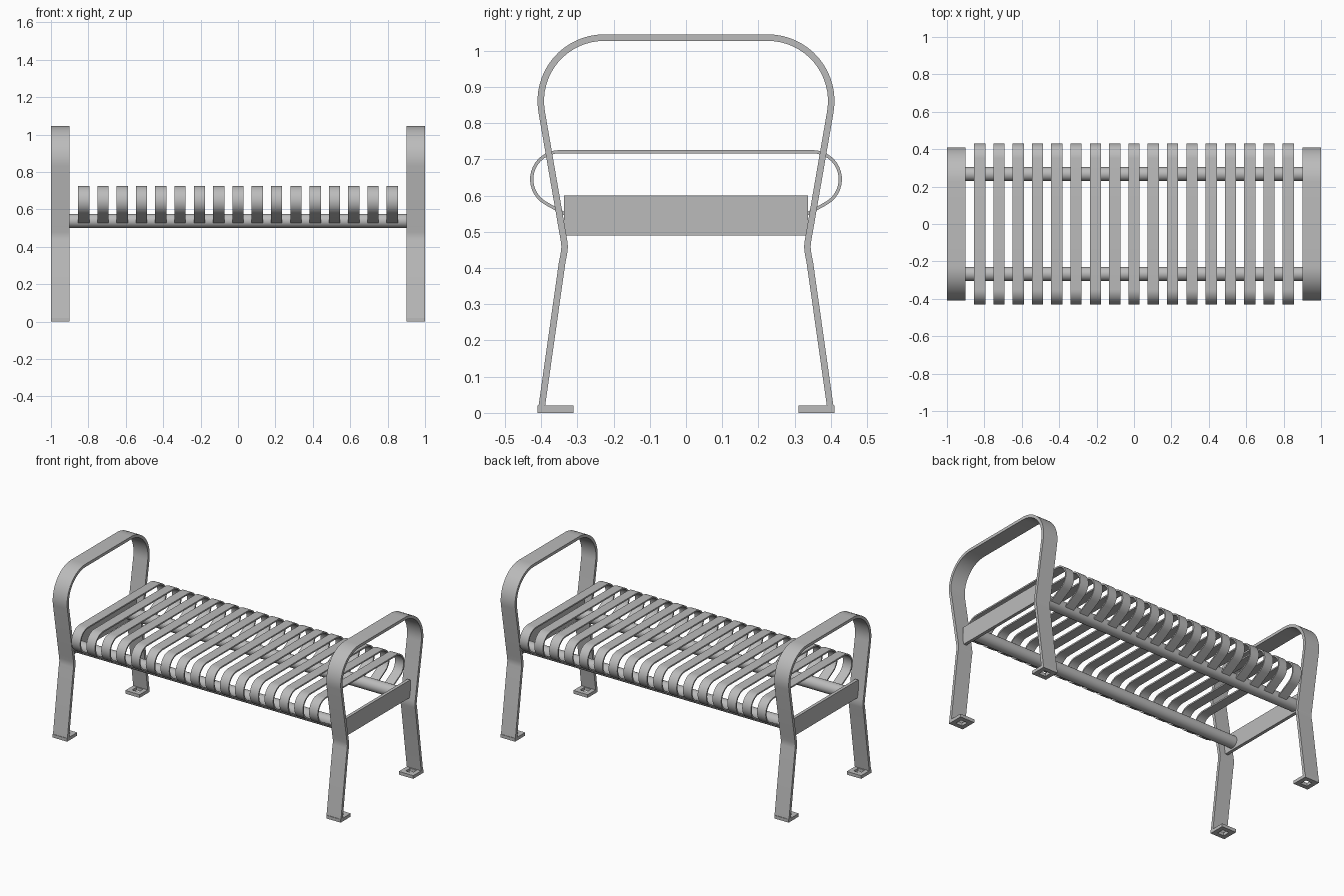
import bpy, bmesh, math
from mathutils import Vector

if "Cube" in bpy.data.objects:
    bpy.data.objects.remove(bpy.data.objects["Cube"], do_unlink=True)

steel = bpy.data.materials.new("grey_steel")
steel.use_nodes = True
GREY = (0.5, 0.5, 0.5, 1)
steel.diffuse_color = GREY
steel.node_tree.nodes["Principled BSDF"].inputs["Base Color"].default_value = GREY


def finish(bm, name):
    bmesh.ops.recalc_face_normals(bm, faces=bm.faces)
    mesh = bpy.data.meshes.new(name)
    bm.to_mesh(mesh)
    bm.free()
    mesh.materials.append(steel)
    mesh.shade_smooth()
    mesh.set_sharp_from_angle(angle=math.radians(35))
    obj = bpy.data.objects.new(name, mesh)
    bpy.context.collection.objects.link(obj)
    return obj


def arc(cy, cz, r, start, end, steps):
    angles = [math.radians(start + (end - start) * i / steps) for i in range(steps + 1)]
    return [(cy + r * math.cos(a), cz + r * math.sin(a)) for a in angles]


def mirrored(half):
    """Complete a path given from the +y end up to the middle."""
    return half + [(-y, z) for y, z in reversed(half)]


def strap(name, path, x, width, thick):
    """Bend a flat bar along a path in the y-z plane."""
    pts = [Vector(p) for p in path]
    bm = bmesh.new()
    rings = []
    for i, p in enumerate(pts):
        before = (p - pts[i - 1]).normalized() if i else None
        after = (pts[i + 1] - p).normalized() if i < len(pts) - 1 else None
        ref = after or before
        tangent = ((before or ref) + ref).normalized()
        n = Vector((-tangent.y, tangent.x)) * (thick / 2 / tangent.dot(ref))
        corners = [(-1, -1), (1, -1), (1, 1), (-1, 1)]
        rings.append([bm.verts.new((x + sx * width / 2, p.x + s * n.x, p.y + s * n.y))
                      for sx, s in corners])
    for a, b in zip(rings, rings[1:]):
        for k in range(4):
            j = (k + 1) % 4
            bm.faces.new((a[k], a[j], b[j], b[k]))
    bm.faces.new(rings[0])
    bm.faces.new(rings[-1])
    return finish(bm, name)


def box(name, centre, size):
    bm = bmesh.new()
    bmesh.ops.create_cube(bm, size=1)
    for v in bm.verts:
        v.co = Vector([c + a * s for c, a, s in zip(centre, v.co, size)])
    return finish(bm, name)


def foot_plate(name, x, y, size, hole, height):
    """Square plate with a square bolt hole."""
    bm = bmesh.new()
    square = [(-1, -1), (1, -1), (1, 1), (-1, 1)]
    loops = [[bm.verts.new((x + sx * s / 2, y + sy * s / 2, z)) for sx, sy in square]
             for s, z in ((size, 0), (size, height), (hole, height), (hole, 0))]
    for i in range(4):
        a, b = loops[i], loops[(i + 1) % 4]
        for k in range(4):
            j = (k + 1) % 4
            bm.faces.new((a[k], a[j], b[j], b[k]))
    return finish(bm, name)


def tube(name, y, z, radius, length):
    bm = bmesh.new()
    bmesh.ops.create_cone(bm, cap_ends=True, segments=32, radius1=radius,
                          radius2=radius, depth=length)
    for v in bm.verts:
        v.co = Vector((v.co.z, y + v.co.x, z + v.co.y))
    return finish(bm, name)


# End frames: legs and armrest bent from one strap, with feet and a cross bar
knee = [(0.342, 0.415), (0.337, 0.44), (0.335, 0.458), (0.337, 0.477), (0.342, 0.505)]
frame_path = mirrored([(0.4, 0.005)] + knee + arc(0.226, 0.861, 0.175, -9.7, 90, 16))
for side, sx in (("left", 1), ("right", -1)):
    strap(side + "_end_frame", frame_path, sx * 0.95, 0.1, 0.018)
    box(side + "_cross_bar", (sx * 0.95, 0, 0.545), (0.02, 0.675, 0.11))
    for end, sy in (("front", -1), ("back", 1)):
        foot_plate(f"{side}_{end}_foot", sx * 0.95, sy * 0.36, 0.1, 0.045, 0.02)

# Long rails under the seat
for end, sy in (("front", -1), ("back", 1)):
    tube(end + "_rail", sy * 0.267, 0.538, 0.037, 1.89)

# Seat slats with ends curled under onto the rails
slat_path = mirrored([(0.3, 0.53)] + arc(0.35, 0.645, 0.076, -60, 90, 16))
COUNT = 17
for i in range(COUNT):
    x = -0.825 + 1.65 * i / (COUNT - 1)
    strap(f"seat_slat_{i + 1}", slat_path, x, 0.06, 0.009)
